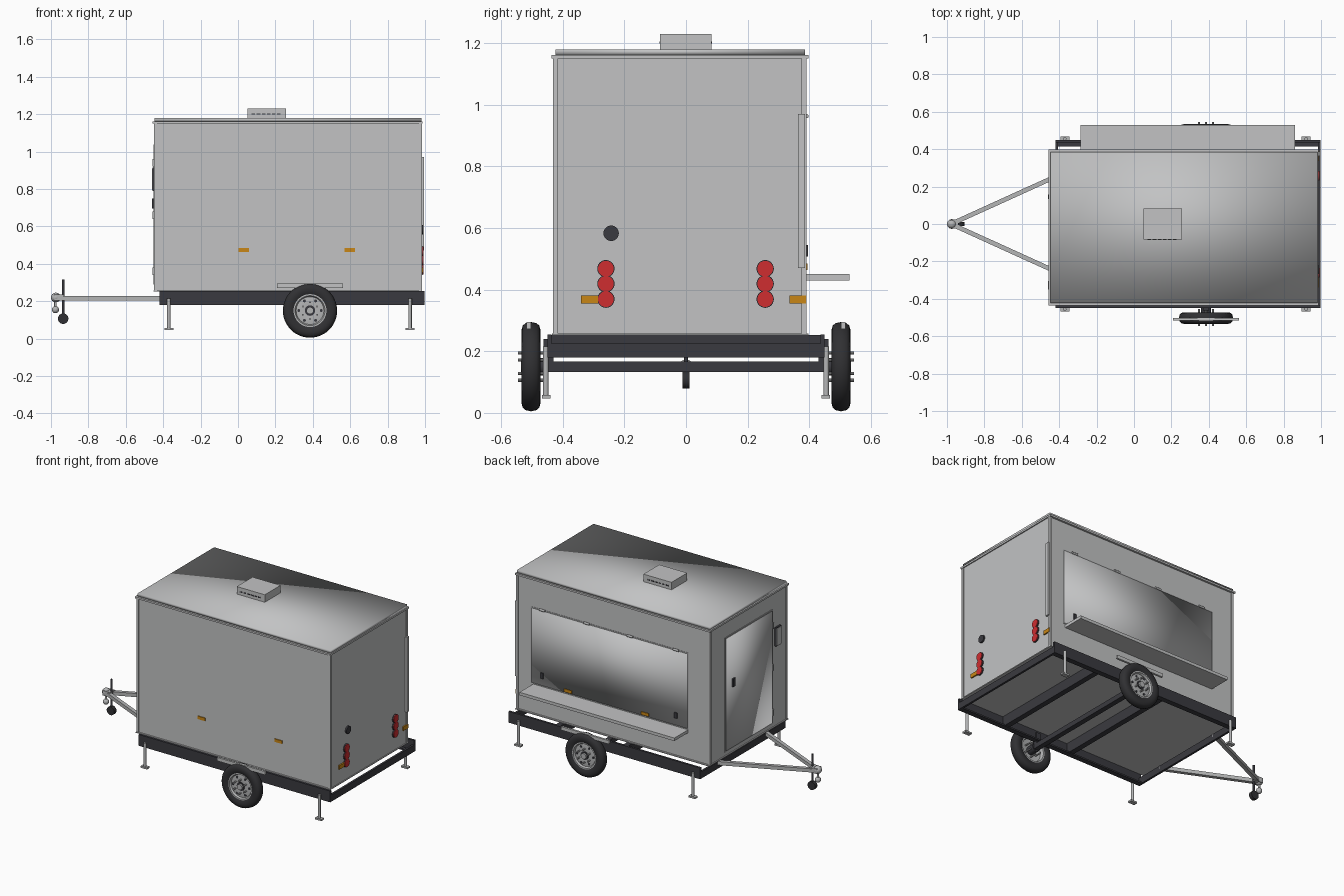
import bpy, bmesh, math
from mathutils import Vector

if "Cube" in bpy.data.objects:
    bpy.data.objects.remove(bpy.data.objects["Cube"])


def material(name, rgb):
    m = bpy.data.materials.new(name)
    m.diffuse_color = (*rgb, 1)
    m.use_nodes = True
    m.node_tree.nodes["Principled BSDF"].inputs["Base Color"].default_value = m.diffuse_color
    return m


GREY = material("panel grey", (0.54, 0.545, 0.55))
STEEL = material("galvanised steel", (0.46, 0.465, 0.47))
DARK = material("charcoal", (0.042, 0.042, 0.05))
TYRE = material("rubber", (0.03, 0.03, 0.033))
RED = material("red lens", (0.62, 0.026, 0.03))
AMBER = material("amber lens", (0.58, 0.24, 0.008))


def finish(name, bm, mat, smooth=None):
    bmesh.ops.recalc_face_normals(bm, faces=bm.faces)
    me = bpy.data.meshes.new(name)
    bm.to_mesh(me)
    bm.free()
    me.materials.append(mat)
    ob = bpy.data.objects.new(name, me)
    bpy.context.collection.objects.link(ob)
    if smooth:
        bpy.ops.object.select_all(action='DESELECT')
        ob.select_set(True)
        bpy.context.view_layer.objects.active = ob
        if smooth == 'ALL':
            bpy.ops.object.shade_smooth()
        else:
            bpy.ops.object.shade_smooth_by_angle(angle=math.radians(35))
    return ob


def box(name, x, y, z, mat, smooth=None):
    """Box given by its (min, max) range on each axis."""
    bm = bmesh.new()
    bmesh.ops.create_cube(bm, size=1)
    for v in bm.verts:
        v.co = Vector([(r[0] + r[1]) / 2 + c * (r[1] - r[0]) for c, r in zip(v.co, (x, y, z))])
    return finish(name, bm, mat, smooth)


def rod(name, a, b, r, mat, n=20):
    """Cylinder between two points."""
    a, b = Vector(a), Vector(b)
    bm = bmesh.new()
    bmesh.ops.create_cone(bm, cap_ends=True, segments=n, radius1=r, radius2=r, depth=(b - a).length)
    q = Vector((0, 0, 1)).rotation_difference(b - a)
    for v in bm.verts:
        v.co = q @ v.co + (a + b) / 2
    return finish(name, bm, mat, 'ANGLE')


def beam(name, a, b, w, h, mat):
    """Square tube lying between two points at one height."""
    a, b = Vector(a), Vector(b)
    side = (b - a).cross(Vector((0, 0, 1))).normalized() * w / 2
    up = Vector((0, 0, h / 2))
    bm = bmesh.new()
    rings = [[bm.verts.new(p + side * i + up * j) for i, j in ((1, 1), (1, -1), (-1, -1), (-1, 1))]
             for p in (a, b)]
    bm.faces.new(rings[0])
    bm.faces.new(rings[1])
    for i in range(4):
        k = (i + 1) % 4
        bm.faces.new((rings[0][i], rings[0][k], rings[1][k], rings[1][i]))
    return finish(name, bm, mat)


def ball(name, c, r, mat):
    bm = bmesh.new()
    bmesh.ops.create_uvsphere(bm, u_segments=20, v_segments=12, radius=r)
    bmesh.ops.translate(bm, verts=bm.verts, vec=c)
    return finish(name, bm, mat, 'ANGLE')


def lathe(name, profile, c, mat, n=40):
    """Closed (radius, y) profile spun about the y axis."""
    bm = bmesh.new()
    rings = [[bm.verts.new((c[0] + r * math.cos(2 * math.pi * i / n), c[1] + y,
                            c[2] + r * math.sin(2 * math.pi * i / n))) for r, y in profile]
             for i in range(n)]
    m = len(profile)
    for i in range(n):
        a, b = rings[i], rings[(i + 1) % n]
        for j in range(m):
            k = (j + 1) % m
            bm.faces.new((a[j], a[k], b[k], b[j]))
    return finish(name, bm, mat, 'ANGLE')


# Cabin shell, trims and roof
box("cabin", (-0.445, 0.98), (-0.425, 0.385), (0.255, 1.155), GREY)
for x in (-0.45, 0.968):
    for y in (-0.431, 0.375):
        box("corner_trim", (x, x + 0.017), (y, y + 0.016), (0.255, 1.155), GREY)
box("bottom_trim", (-0.452, 0.985), (-0.435, 0.397), (0.252, 0.258), GREY)
box("roof_rim", (-0.457, 0.987), (-0.436, 0.398), (1.15, 1.162), GREY)
box("roof", (-0.447, 0.98), (-0.423, 0.386), (1.162, 1.18), GREY, 'ALL')

# Roof vent with slots
box("roof_vent", (0.05, 0.257), (-0.084, 0.082), (1.178, 1.23), GREY)
for i in range(6):
    x = 0.073 + i * 0.027
    for y in (-0.086, 0.081):
        box("vent_slot", (x, x + 0.019), (y, y + 0.003), (1.198, 1.205), DARK)

# Serving hatch with hinges, latches and counter
box("hatch_frame", (-0.292, 0.878), (0.38, 0.387), (0.455, 0.965), STEEL)
box("hatch", (-0.283, 0.869), (0.38, 0.39), (0.46, 0.957), GREY, 'ALL')
for x in (-0.2, 0.14, 0.46, 0.79):
    rod("hatch_hinge", (x - 0.02, 0.391, 0.963), (x + 0.02, 0.391, 0.963), 0.007, STEEL, 12)
for x in (-0.2, 0.79):
    box("hatch_latch", (x - 0.01, x + 0.01), (0.388, 0.396), (0.508, 0.545), DARK)
box("counter", (-0.285, 0.86), (0.385, 0.53), (0.43, 0.45), GREY)

# Entrance door on the tow end
box("door_frame", (-0.449, -0.44), (-0.275, 0.228), (0.282, 1.046), STEEL)
box("door", (-0.452, -0.44), (-0.267, 0.22), (0.29, 1.038), GREY, 'ALL')
box("door_handle", (-0.461, -0.45), (0.133, 0.157), (0.695, 0.75), DARK)
for z in (0.36, 0.66, 0.94):
    rod("door_hinge", (-0.452, -0.272, z - 0.02), (-0.452, -0.272, z + 0.02), 0.006, STEEL, 12)
box("side_box", (-0.458, -0.44), (-0.353, -0.3), (0.79, 0.915), DARK)
box("side_box_cover", (-0.461, -0.457), (-0.349, -0.304), (0.795, 0.91), GREY)

# Rear upright cover
box("rear_cover", (0.978, 0.995), (0.363, 0.387), (0.47, 0.97), GREY)

# Rear lamps and side markers
for y in (-0.26, 0.257):
    for z in (0.369, 0.419, 0.468):
        rod("lamp_bezel", (0.978, y, z), (0.987, y, z), 0.028, DARK, 28)
        rod("tail_lamp", (0.98, y, z), (0.991, y, z), 0.0255, RED, 28)
rod("socket", (0.978, -0.243, 0.583), (0.99, -0.243, 0.583), 0.025, DARK, 28)
for y in (-0.313, 0.363):
    box("rear_marker", (0.978, 0.989), (y - 0.027, y + 0.027), (0.355, 0.381), AMBER)
for x in (0.03, 0.598):
    for y in (-0.431, 0.384):
        box("side_marker", (x - 0.028, x + 0.028), (y, y + 0.01), (0.464, 0.484), AMBER)

# Chassis: side rails, end rails and cross members
for s in (-1, 1):
    ys = sorted((s * 0.436, s * 0.45))
    box("side_rail", (-0.42, 0.997), ys, (0.185, 0.255), DARK)
    box("side_rail_flange", (-0.42, 0.997), sorted((s * 0.415, s * 0.45)), (0.18, 0.19), DARK)
for x0, x1 in ((-0.42, -0.406), (0.983, 0.997)):
    box("end_rail", (x0, x1), (-0.45, 0.45), (0.18, 0.225), DARK)
for x in (0.14, 0.64):
    box("cross_member", (x - 0.018, x + 0.018), (-0.44, 0.44), (0.185, 0.253), DARK)

# Axle and wheels
WX, WZ = 0.385, 0.15
box("axle", (WX - 0.017, WX + 0.017), (-0.455, 0.455), (0.133, 0.166), DARK)
TYRE_PROFILE = [(0.085, -0.022), (0.1, -0.03), (0.118, -0.031), (0.133, -0.027), (0.141, -0.018),
                (0.145, 0), (0.141, 0.018), (0.133, 0.027), (0.118, 0.031), (0.1, 0.03), (0.085, 0.022)]
RIM_PROFILE = [(0.088, -0.024), (0.088, 0.024), (0.08, 0.024), (0.074, 0.012), (0.03, 0.018),
               (0.024, 0.016), (0.024, 0.004), (0.074, -0.002), (0.08, -0.024)]
for s in (-1, 1):
    c = (WX, s * 0.503, WZ)
    lathe("tyre", TYRE_PROFILE, c, TYRE, 48)
    lathe("rim", [(r, s * y) for r, y in RIM_PROFILE], c, STEEL)
    rod("hub_ring", (WX, s * 0.45, WZ), (WX, s * 0.524, WZ), 0.028, DARK)
    rod("hub_cap", (WX, s * 0.51, WZ), (WX, s * 0.535, WZ), 0.019, STEEL)
    for i in range(6):
        a = math.pi / 6 + i * math.pi / 3
        dx, dz = math.cos(a), math.sin(a)
        rod("wheel_bolt", (WX + 0.044 * dx, s * 0.455, WZ + 0.044 * dz),
            (WX + 0.044 * dx, s * 0.546, WZ + 0.044 * dz), 0.005, STEEL, 10)
        a += math.pi / 6
        px, pz = WX + 0.06 * math.cos(a), WZ + 0.06 * math.sin(a)
        rod("rim_hole", (px, s * 0.512, pz), (px, s * 0.519, pz), 0.008, DARK, 14)
    box("axle_bracket", (WX - 0.016, WX + 0.016), sorted((s * 0.43, s * 0.462)), (0.135, 0.24), DARK)
    # Guard strip above the wheel
    box("wheel_guard", (0.208, 0.562), sorted((s * 0.503, s * 0.517)), (0.272, 0.295), GREY)

# Corner jacks
for x in (-0.37, 0.92):
    for s in (-1, 1):
        rod("jack_leg", (x, s * 0.455, 0.052), (x, s * 0.455, 0.215), 0.009, STEEL, 16)
        box("jack_foot", (x - 0.024, x + 0.024), sorted((s * 0.44, s * 0.468)), (0.047, 0.058), STEEL)

# Drawbar, coupling and jockey wheel
for s in (-1, 1):
    beam("drawbar", (-0.41, s * 0.258, 0.217), (-0.965, s * 0.006, 0.217), 0.024, 0.024, STEEL)
box("coupling", (-0.985, -0.93), (-0.024, 0.024), (0.203, 0.236), STEEL)
ball("coupling_socket", (-0.974, 0, 0.22), 0.026, STEEL)
ball("hitch_ball", (-0.976, 0, 0.155), 0.019, STEEL)
rod("hitch_neck", (-0.976, 0, 0.16), (-0.976, 0, 0.21), 0.007, STEEL, 14)
rod("jockey_post", (-0.935, 0, 0.11), (-0.935, 0, 0.315), 0.007, DARK, 16)
rod("jockey_wheel", (-0.935, -0.012, 0.107), (-0.935, 0.012, 0.107), 0.028, TYRE, 28)
